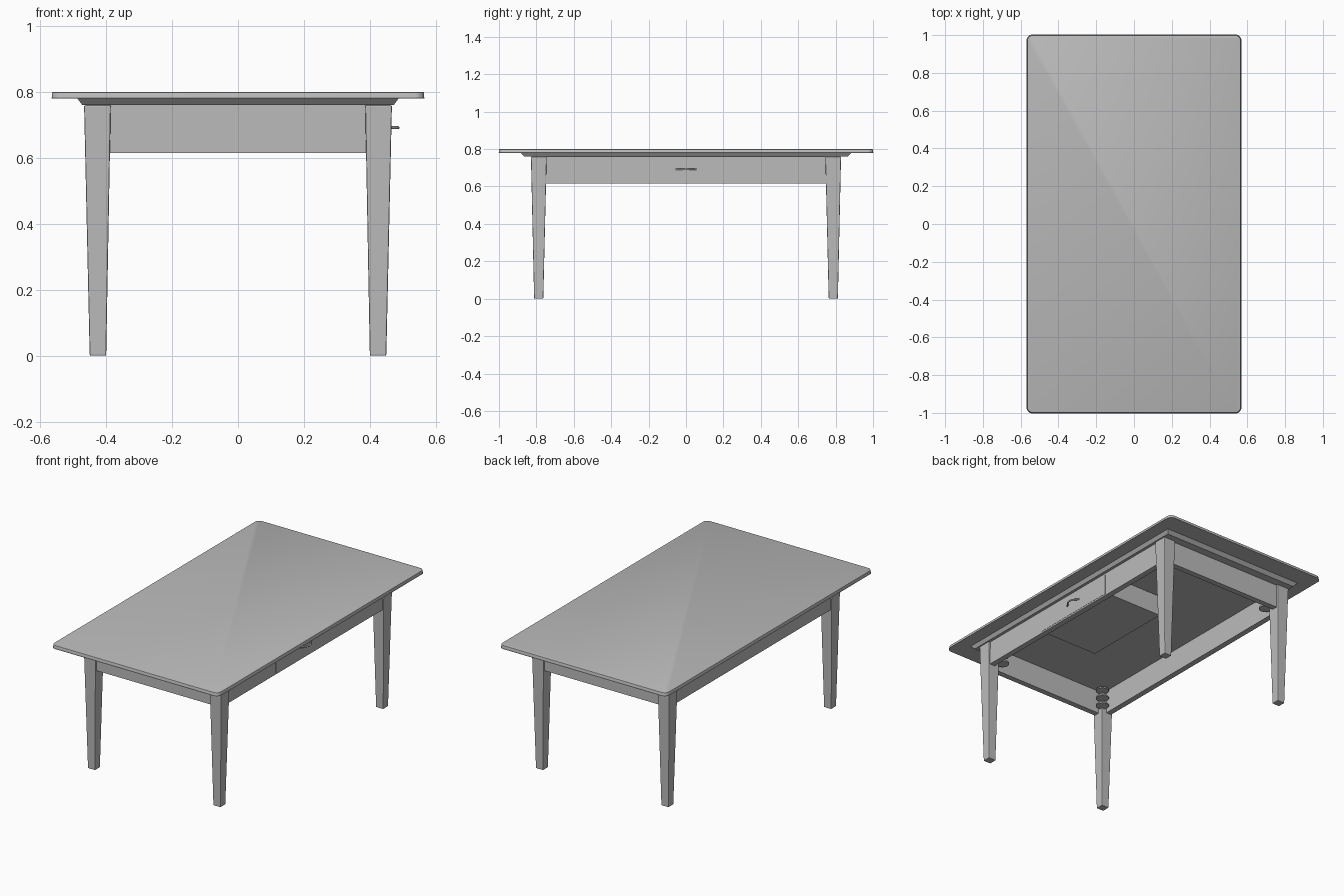
import bpy, bmesh
from math import radians, pi

cube = bpy.data.objects.get("Cube")
if cube:
    bpy.data.objects.remove(cube, do_unlink=True)

grey = bpy.data.materials.new("plain grey")
grey.use_nodes = True
COLOUR = (0.5, 0.5, 0.5, 1)
grey.diffuse_color = COLOUR
grey.node_tree.nodes["Principled BSDF"].inputs["Base Color"].default_value = COLOUR


def finish(bm, name, bevel=0.0, smooth=False):
    """Turn a bmesh into a named grey object."""
    bmesh.ops.recalc_face_normals(bm, faces=bm.faces)
    mesh = bpy.data.meshes.new(name)
    bm.to_mesh(mesh)
    bm.free()
    obj = bpy.data.objects.new(name, mesh)
    bpy.context.collection.objects.link(obj)
    mesh.materials.append(grey)
    if bevel:
        mod = obj.modifiers.new("soft edges", 'BEVEL')
        mod.width, mod.segments = bevel, 2
    if smooth:
        mesh.shade_smooth()
        mesh.set_sharp_from_angle(angle=radians(35))
    return obj


def tapered_box(bottom, top, z0, z1):
    """Box between two rectangles given as (x0, x1, y0, y1)."""
    bm = bmesh.new()
    rings = []
    for (x0, x1, y0, y1), z in ((bottom, z0), (top, z1)):
        rings.append([bm.verts.new((x, y, z))
                      for x, y in ((x0, y0), (x1, y0), (x1, y1), (x0, y1))])
    for ring in rings:
        bm.faces.new(ring)
    for i in range(4):
        j = (i + 1) % 4
        bm.faces.new((rings[0][i], rings[0][j], rings[1][j], rings[1][i]))
    return bm


def box(name, x0, x1, y0, y1, z0, z1, bevel=0.0):
    rect = (x0, x1, y0, y1)
    return finish(tapered_box(rect, rect, z0, z1), name, bevel)


# Table top with rounded corners and eased rim
bm = tapered_box((-.565, .565, -1, 1), (-.565, .565, -1, 1), .78, .80)
corners = [e for e in bm.edges if abs(e.verts[0].co.z - e.verts[1].co.z) > .01]
bmesh.ops.bevel(bm, geom=corners, offset=.03, segments=6, profile=.5, affect='EDGES')
rim = [e for e in bm.edges if abs(e.verts[0].co.z - e.verts[1].co.z) < .001]
bmesh.ops.bevel(bm, geom=rim, offset=.004, segments=2, profile=.5, affect='EDGES')
finish(bm, "table_top", smooth=True)

# Sloping moulding under the top
finish(tapered_box((-.472, .472, -.865, .865), (-.487, .487, -.885, .885), .76, .78),
       "under_moulding")

# Tapered legs and corner braces
for sx, side in ((1, "left"), (-1, "right")):
    for sy, end in ((-1, "front"), (1, "back")):
        def rect(x0, x1, y0, y1):
            return (*sorted((sx * x0, sx * x1)), *sorted((sy * y0, sy * y1)))
        finish(tapered_box(rect(.40, .45, .763, .812), rect(.386, .467, .745, .829), 0, .76),
               f"{end}_{side}_leg", .004)
        for i in range(3):
            bm = bmesh.new()
            bmesh.ops.create_cone(bm, cap_ends=True, segments=24, radius1=.037,
                                  radius2=.037, depth=.008)
            bmesh.ops.translate(bm, verts=bm.verts, vec=(sx * .375, sy * .73, .64 + .05 * i))
            finish(bm, f"{end}_{side}_brace_{i + 1}", smooth=True)

# Apron boards between the legs
for s, side, end in ((1, "left", "back"), (-1, "right", "front")):
    x0, x1 = sorted((s * .42, s * .455))
    box(f"{side}_apron", x0, x1, -.78, .78, .615, .76)
    y0, y1 = sorted((s * .78, s * .815))
    box(f"{end}_apron", -.42, .42, y0, y1, .615, .76)

# Drawer box behind the left apron, with its front plate and bow handle
box("drawer_box", .05, .42, -.29, .29, .63, .755)
box("drawer_front", .45, .4565, -.285, .285, .625, .75)

curve = bpy.data.curves.new("drawer_handle", 'CURVE')
curve.dimensions = '3D'
curve.bevel_depth, curve.bevel_resolution, curve.use_fill_caps = .005, 3, True
path = curve.splines.new('BEZIER')
path.bezier_points.add(2)
for point, (x, y) in zip(path.bezier_points, ((.455, -.055), (.485, 0), (.455, .055))):
    point.co = (x, y, .692)
    point.handle_left_type = point.handle_right_type = 'AUTO'
curve.materials.append(grey)
bpy.context.collection.objects.link(bpy.data.objects.new("drawer_handle", curve))
